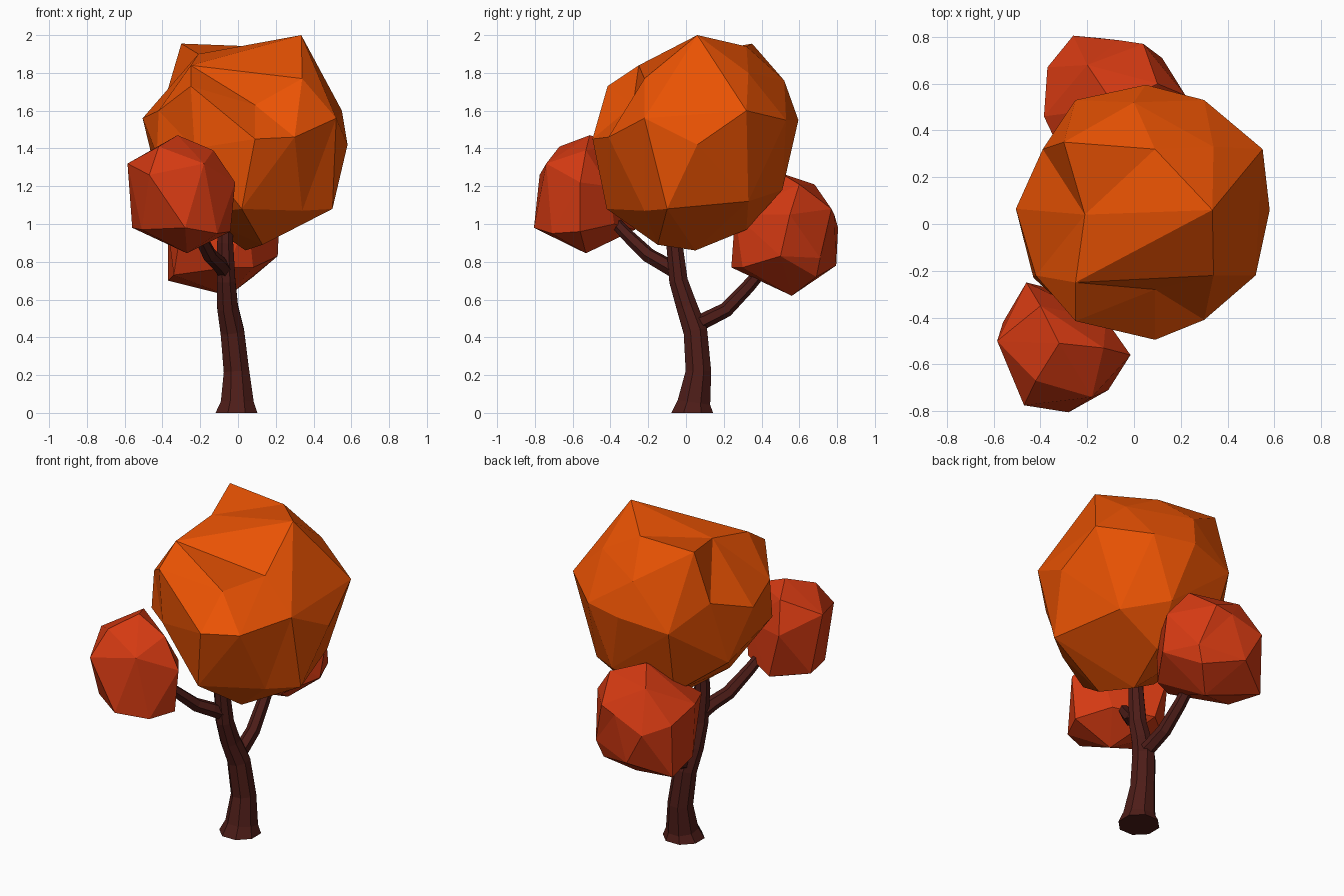
import bpy, bmesh, math
from mathutils import Vector


def material(name, rgb):
    m = bpy.data.materials.new(name)
    m.diffuse_color = (*rgb, 1)
    return m


def finish(bm, name, mat):
    bmesh.ops.recalc_face_normals(bm, faces=bm.faces)
    me = bpy.data.meshes.new(name)
    bm.to_mesh(me)
    bm.free()
    me.materials.append(mat)
    ob = bpy.data.objects.new(name, me)
    bpy.context.collection.objects.link(ob)
    return ob


def foliage(name, centre, points, mat):
    """Faceted clump: skin the directions on a unit sphere, then push each corner out."""
    bm = bmesh.new()
    c = Vector(centre)
    pairs = [(bm.verts.new((Vector(p) - c).normalized()), Vector(p)) for p in points]
    bmesh.ops.convex_hull(bm, input=bm.verts[:])
    for v, p in pairs:
        v.co = p
    return finish(bm, name, mat)


def limb(name, path, sides, mat):
    """Tapered tube through (x, y, z, radius) stations."""
    bm = bmesh.new()
    pts = [Vector(p[:3]) for p in path]
    rings = []
    for i, p in enumerate(pts):
        t = pts[min(i + 1, len(pts) - 1)] - pts[max(i - 1, 0)]
        if i == 0 and p.z == 0:
            t = Vector((0, 0, 1))
        q = Vector((0, 0, 1)).rotation_difference(t.normalized())
        ring = []
        for k in range(sides):
            a = 2 * math.pi * (k + 0.5) / sides
            ring.append(bm.verts.new(p + q @ Vector((math.cos(a), math.sin(a), 0)) * path[i][3]))
        rings.append(ring)
    for a, b in zip(rings, rings[1:]):
        for k in range(sides):
            n = (k + 1) % sides
            bm.faces.new((a[k], a[n], b[n], b[k]))
    bm.faces.new(rings[0])
    bm.faces.new(rings[-1])
    return finish(bm, name, mat)


bark = material("bark", (0.075, 0.012, 0.009))
orange = material("orange_leaves", (0.82, 0.085, 0.001))
red = material("red_leaves", (0.66, 0.042, 0.006))

# Trunk and two branches
limb("trunk", [(-.008, .033, 0, .12), (-.004, .042, .055, .094), (-.008, .066, .22, .073),
               (-.03, .05, .43, .068), (-.055, .005, .56, .06), (-.063, -.04, .7, .053),
               (-.068, -.062, .9, .046), (-.06, -.06, 1.15, .035)], 8, bark)
limb("back_branch", [(-.03, .03, .46, .046), (-.035, .1, .49, .042), (-.045, .21, .545, .04),
                     (-.06, .33, .67, .036), (-.07, .45, .81, .03)], 6, bark)
limb("front_branch", [(-.065, -.04, .745, .044), (-.1, -.12, .79, .042), (-.15, -.2, .835, .04),
                      (-.21, -.32, .95, .034), (-.26, -.42, 1.06, .028)], 6, bark)

# Main crown: top, shoulder, belt and underside corners
crown_top = [(.335, .06, 2.0), (-.30, .35, 1.955), (.09, .32, 1.94), (-.21, .04, 1.9),
             (-.25, -.25, 1.84), (-.25, -.415, 1.73), (.34, -.22, 1.77), (.34, .33, 1.8),
             (0, .52, 1.76), (.09, -.28, 1.63)]
crown_belt = [(.58, .06, 1.42), (.55, .32, 1.6), (.3, .53, 1.55), (.05, .595, 1.55),
              (-.25, .53, 1.5), (-.39, .32, 1.65), (-.505, .065, 1.56), (-.42, -.22, 1.6),
              (-.23, -.41, 1.4), (.09, -.495, 1.45), (.3, -.41, 1.46), (.52, -.22, 1.56)]
crown_base = [(.5, -.1, 1.08), (.38, .33, 1.12), (.34, -.22, 1.07), (.02, -.42, 1.08),
              (-.43, -.23, 1.37), (-.43, .2, 1.25), (-.2, .4, 1.08), (.15, .51, 1.18),
              (.1, .32, .97), (.13, -.15, .89), (.04, .05, .86), (-.23, -.1, 1.05)]
foliage("main_crown", (.04, .05, 1.43), crown_top + crown_belt + crown_base, orange)

# Front left clump
foliage("front_clump", (-.3, -.53, 1.15), [
    (-.32, -.51, 1.47), (-.42, -.67, 1.41), (-.4, -.35, 1.42), (-.13, -.53, 1.39),
    (-.585, -.5, 1.32), (-.47, -.775, 1.26), (-.18, -.74, 1.32), (-.28, -.805, .98),
    (-.51, -.63, .97), (-.56, -.42, .98), (-.015, -.56, 1.22), (-.04, -.56, .96),
    (-.27, -.53, .845), (-.12, -.41, 1.2), (-.46, -.25, 1.25), (-.38, -.27, .97),
    (-.11, -.71, .95), (-.16, -.38, 1.0)], red)

# Back clump
foliage("back_clump", (-.08, .53, .94), [
    (-.08, .5, 1.27), (-.2, .68, 1.21), (.1, .6, 1.21), (-.26, .805, .98),
    (-.06, .785, 1.05), (.04, .77, 1.08), (.12, .71, .82), (.22, .55, 1.05),
    (.21, .5, .83), (-.37, .67, 1.02), (-.385, .46, 1.08), (-.37, .66, .7),
    (-.34, .42, .73), (-.15, .795, .78), (-.05, .56, .62), (.08, .69, .72),
    (-.29, .26, 1.05), (-.05, .24, .77), (.05, .26, 1.05), (.08, .3, .77)], red)
